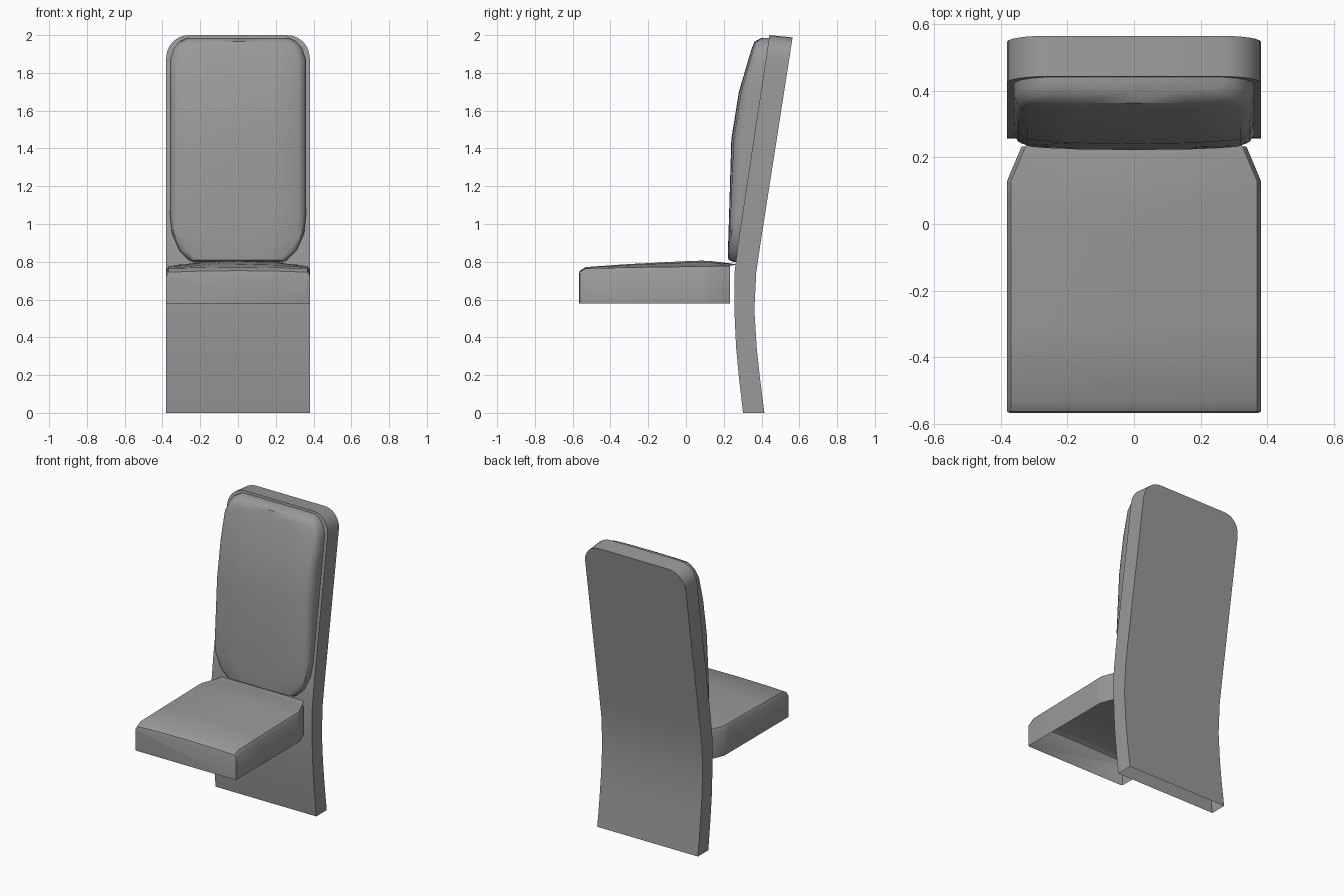
import bpy, bmesh, math

cube = bpy.data.objects.get("Cube")
if cube:
    bpy.data.objects.remove(cube)

grey = bpy.data.materials.new("mid_grey")
grey.use_nodes = True
colour = (0.32, 0.32, 0.32, 1)
grey.diffuse_color = colour
grey.node_tree.nodes["Principled BSDF"].inputs["Base Color"].default_value = colour


def loft(name, rows, closed=False, cap_start=False, cap_end=False, flaps=()):
    """Skin equal-length rows of points; flaps are extra single strips."""
    bm = bmesh.new()

    def skin(points, loop):
        rings = [[bm.verts.new(p) for p in row] for row in points]
        for a, b in zip(rings, rings[1:]):
            n = len(a)
            for i in range(n if loop else n - 1):
                j = (i + 1) % n
                bm.faces.new((a[i], a[j], b[j], b[i]))
        return rings

    rings = skin(rows, closed)
    if cap_start:
        bm.faces.new(rings[0])
    if cap_end:
        bm.faces.new(rings[-1])
    for flap in flaps:
        skin(flap, False)
    bmesh.ops.remove_doubles(bm, verts=bm.verts, dist=0.0005)
    bmesh.ops.recalc_face_normals(bm, faces=bm.faces)
    mesh = bpy.data.meshes.new(name)
    bm.to_mesh(mesh)
    bm.free()
    obj = bpy.data.objects.new(name, mesh)
    bpy.context.collection.objects.link(obj)
    mesh.materials.append(grey)
    bpy.ops.object.select_all(action="DESELECT")
    obj.select_set(True)
    bpy.context.view_layer.objects.active = obj
    bpy.ops.object.shade_smooth_by_angle(angle=math.radians(40))
    return obj


def plane_y(z):
    """Front of the reclined upper part of the back panel."""
    return 0.262 + 0.15 * (z - 0.8)


# Back panel: curved foot, reclined top with rounded corners, open underneath
WIDTH, RADIUS = 0.38, 0.12
levels = [(0, WIDTH, 0.302, 0.415), (0.18, WIDTH, 0.281, 0.392),
          (0.35, WIDTH, 0.265, 0.374), (0.55, WIDTH, 0.256, 0.362),
          (0.75, WIDTH, 0.258, 0.372), (0.9, WIDTH, 0.276, 0.394)]
for step in range(7):
    a = math.radians(15 * step)
    z = 2 - RADIUS + RADIUS * math.sin(a)
    levels.append((z, WIDTH - RADIUS * (1 - math.cos(a)),
                   plane_y(z), plane_y(z) + 0.122))
panel = []
for z, w, front, back in levels:
    drop = 0.012 * z / 2
    panel.append([(-w, front, z), (w, front, z),
                  (w, back, z - drop), (-w, back, z - drop)])
loft("back_panel", panel, closed=True, cap_end=True)

# Back cushion: softly crowned pad with trimmed corners
pad = [(0.80, 0.24, 0.25), (0.81, 0.26, 0.224), (0.86, 0.31, 0.222),
       (0.95, 0.35, 0.225), (1.05, 0.36, 0.228), (1.45, 0.36, 0.24),
       (1.7, 0.36, 0.28), (1.87, 0.36, 0.33), (1.93, 0.34, 0.348),
       (1.965, 0.31, 0.362), (1.985, 0.27, 0.40)]
cushion = []
for z, w, front in pad:
    back = plane_y(z) + 0.008
    depth = back - front
    half = [(w, back), (w, back - 0.45 * depth), (w - 0.012, front + 0.25 * depth),
            (w - 0.04, front + 0.1 * depth), (w * 0.5, front + 0.02 * depth)]
    row = [(-x, y, z) for x, y in half] + [(0, front, z)]
    row += [(x, y, z) for x, y in reversed(half)]
    cushion.append(row)
loft("back_cushion", cushion, closed=True, cap_start=True, cap_end=True)

# Seat: crowned top, rounded front edge, tapered rear corners, open underneath
BOTTOM = 0.58
sections = [(-0.567, 0.37, 0.735, 0.73), (-0.562, 0.38, 0.753, 0.745),
            (-0.53, 0.38, 0.772, 0.765), (-0.3, 0.38, 0.788, 0.77),
            (0, 0.38, 0.803, 0.774), (0.08, 0.38, 0.806, 0.776),
            (0.13, 0.38, 0.804, 0.776), (0.232, 0.337, 0.792, 0.778)]
seat = []
for y, w, crown, edge in sections:
    half = [(w, BOTTOM), (w, edge - 0.02), (w - 0.012, edge),
            (w * 0.5, edge + 0.75 * (crown - edge))]
    row = [(-x, y, z) for x, z in half] + [(0, y, crown)]
    row += [(x, y, z) for x, z in reversed(half)]
    seat.append(row)
rear_top = seat[-1][2:-2]
lip = [(x * 0.95, 0.268, 0.786) for x, y, z in rear_top]
loft("seat", seat, cap_start=True, cap_end=True, flaps=[(rear_top, lip)])
